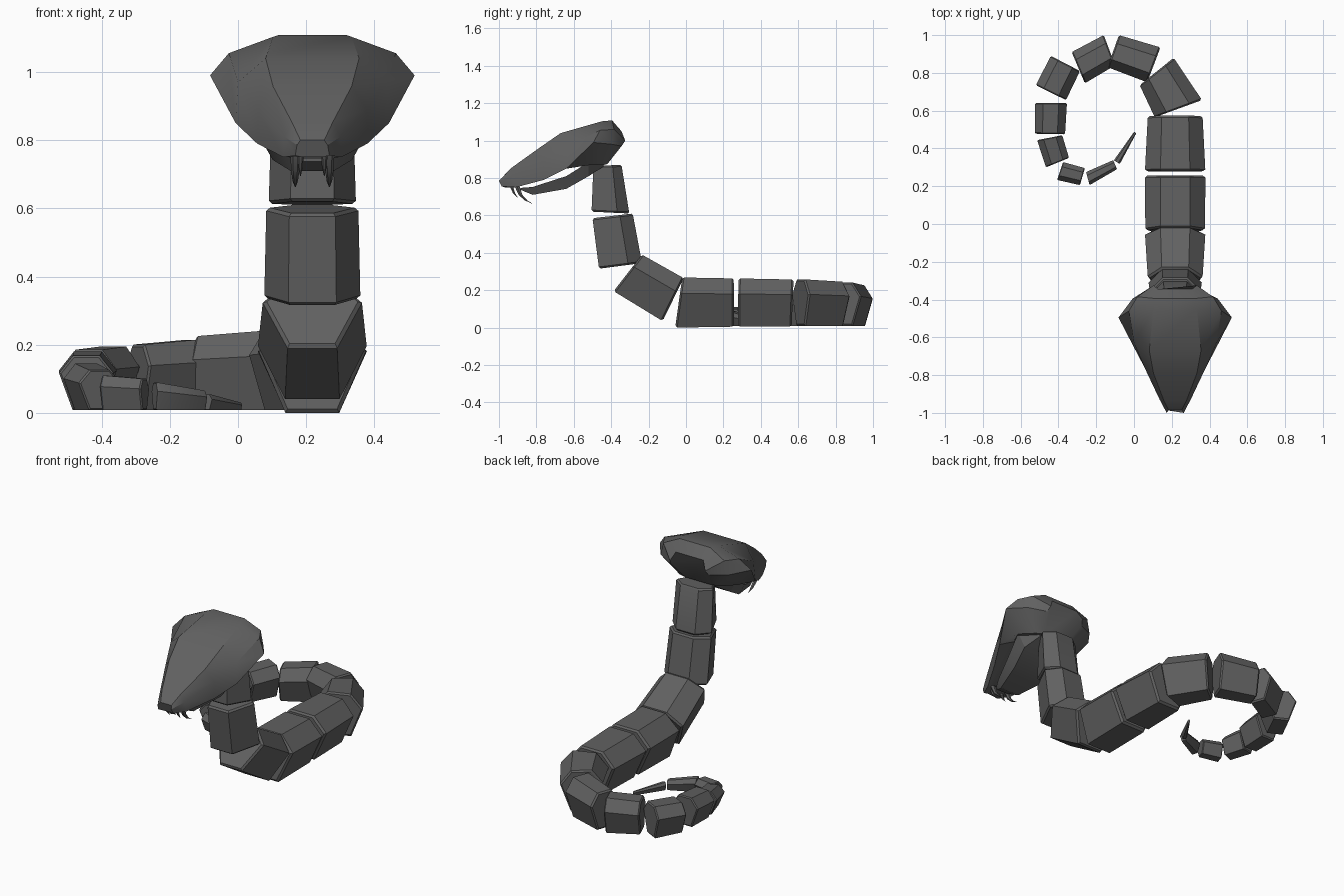
import bpy, bmesh, math
from mathutils import Vector as V

if "Cube" in bpy.data.objects:
    bpy.data.objects.remove(bpy.data.objects["Cube"])

CX = 0.218  # centre line of the head and front body

scales = bpy.data.materials.new("charcoal_scales")
scales.diffuse_color = (0.12, 0.12, 0.12, 1)
scales.use_nodes = True
scales.node_tree.nodes["Principled BSDF"].inputs["Base Color"].default_value = scales.diffuse_color


def loft(name, rings):
    """Skin a row of closed rings and cap both ends."""
    bm = bmesh.new()
    loops = [[bm.verts.new(p) for p in r] for r in rings]
    n = len(loops[0])
    for a, b in zip(loops, loops[1:]):
        for i in range(n):
            j = (i + 1) % n
            bm.faces.new((a[i], a[j], b[j], b[i]))
    bm.faces.new(loops[0])
    bm.faces.new(loops[-1])
    bmesh.ops.recalc_face_normals(bm, faces=bm.faces)
    me = bpy.data.meshes.new(name)
    bm.to_mesh(me)
    bm.free()
    me.materials.append(scales)
    ob = bpy.data.objects.new(name, me)
    bpy.context.collection.objects.link(ob)
    bpy.ops.object.select_all(action='DESELECT')
    ob.select_set(True)
    bpy.context.view_layer.objects.active = ob
    bpy.ops.object.shade_smooth_by_angle(angle=math.radians(30))
    return ob


def hexagon(belly, back, side):
    """Six-sided body section, widest two thirds of the way up."""
    mid = belly.lerp(back, 0.68)
    return [belly - side * 0.5, belly + side * 0.5, mid + side,
            back + side * 0.49, back - side * 0.49, mid - side]


def segment(name, start, end):
    """Body block with slightly bevelled ends."""
    a, b = hexagon(*start), hexagon(*end)

    def shrink(ring):
        c = sum(ring, V()) / 6
        return [c.lerp(p, 0.92) for p in ring]

    def between(t):
        return [p.lerp(q, t) for p, q in zip(a, b)]

    loft(name, [shrink(a), between(0.035), between(0.965), shrink(b)])


# Neck and front body: belly (y, z), back (y, z), half width, for each end
front = [
    ((-.495, .865), (-.345, .87), .120, (-.505, .62), (-.303, .61), .128),
    ((-.500, .585), (-.285, .61), .135, (-.465, .315), (-.235, .345), .141),
    ((-.387, .195), (-.235, .39), .145, (-.125, .035), (-.013, .265), .160),
    ((-.058, .0), (-.02, .268), .158, (.258, .005), (.255, .263), .160),
    ((.278, .005), (.28, .263), .160, (.565, .005), (.575, .257), .145),
]
for i, (b0, t0, w0, b1, t1, w1) in enumerate(front):
    segment(f"neck_segment_{i + 1}",
            (V((CX, *b0)), V((CX, *t0)), V((w0, 0, 0))),
            (V((CX, *b1)), V((CX, *t1)), V((w1, 0, 0))))

# Coiled tail: inner and outer corner (x, y) and height, for each end
tail = [
    ((.11, .565), (.36, .656), .258, (.03, .735), (.21, .88), .245),
    ((.07, .75), (.14, .935), .242, (-.14, .83), (-.08, 1.0), .225),
    ((-.10, .84), (-.16, 1.0), .215, (-.26, .745), (-.33, .91), .20),
    ((-.286, .81), (-.44, .89), .195, (-.36, .656), (-.52, .735), .185),
    ((-.355, .64), (-.525, .64), .18, (-.365, .475), (-.525, .478), .168),
    ((-.38, .47), (-.513, .444), .145, (-.344, .35), (-.466, .30), .125),
    ((-.376, .328), (-.407, .233), .11, (-.26, .296), (-.286, .206), .10),
    ((-.254, .275), (-.235, .206), .09, (-.11, .338), (-.09, .29), .065),
    ((-.107, .337), (-.075, .318), .055, (.002, .49), (.012, .48), .03),
]


def tail_end(p, q, h):
    p, q = V((*p, 0)), V((*q, 0))
    c = (p + q) / 2
    return c + V((0, 0, .008)), c + V((0, 0, h)), (q - p) / 2


for i, (p0, q0, h0, p1, q1, h1) in enumerate(tail):
    segment(f"tail_segment_{i + 1}", tail_end(p0, q0, h0), tail_end(p1, q1, h1))


def mirrored(half):
    """Close a half section across the centre line."""
    return ([V((CX + x, y, z)) for x, y, z in half]
            + [V((CX - x, y, z)) for x, y, z in reversed(half)])


# Head: crown ridge, brow, lip and palate from nose to nape
head = [
    [(.035, -.985, .80), (.045, -1.0, .785), (.05, -.985, .755), (.03, -.97, .75)],
    [(.06, -.935, .853), (.082, -.93, .81), (.085, -.91, .75), (.05, -.91, .76)],
    [(.115, -.79, .957), (.16, -.765, .89), (.162, -.76, .79), (.1, -.76, .83)],
    [(.137, -.67, 1.04), (.218, -.63, .97), (.225, -.64, .85), (.14, -.62, .89)],
    [(.115, -.45, 1.103), (.245, -.46, 1.055), (.30, -.495, .99), (.2, -.51, .87)],
    [(.10, -.395, 1.108), (.2, -.385, 1.06), (.225, -.395, .98), (.13, -.44, .87)],
    [(.09, -.345, 1.05), (.115, -.325, 1.0), (.125, -.345, .97), (.08, -.42, .875)],
]
loft("head", [mirrored(h) for h in head])

# Lower jaw: y, top z, bottom z, half width
jaw = [(-.885, .747, .737, .045), (-.82, .752, .71, .085), (-.64, .81, .742, .155),
       (-.52, .885, .81, .19), (-.44, .90, .862, .13)]
loft("lower_jaw", [mirrored([(w, y, t), (w * .75, y, b)]) for y, t, b, w in jaw])


# Fangs: curved spikes given as (y, z, radius) along the tooth
def fang(name, x, path):
    loft(name, [[V((x + r * math.cos(a), y + r * math.sin(a), z))
                 for a in (k * math.tau / 6 for k in range(6))] for y, z, r in path])


for side, s in (("left", 1), ("right", -1)):
    fang(f"{side}_fang", CX + s * .05,
         [(-.905, .76, .015), (-.885, .71, .012), (-.855, .68, .008), (-.82, .662, .001)])
    fang(f"{side}_small_fang", CX + s * .035,
         [(-.935, .76, .010), (-.92, .72, .007), (-.90, .695, .001)])
